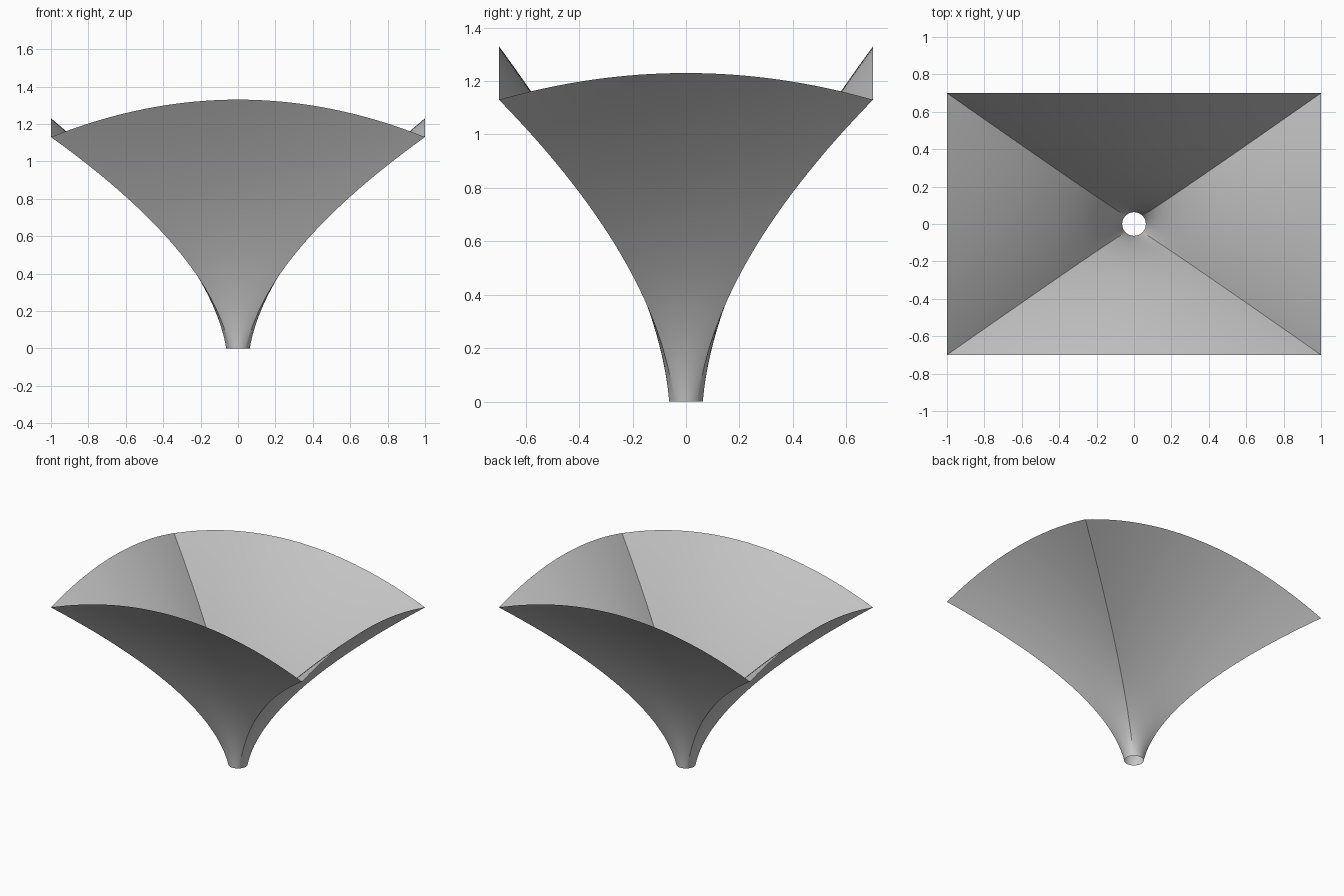
import bpy, bmesh, math
from mathutils import Vector

cube = bpy.data.objects.get("Cube")
if cube:
    bpy.data.objects.remove(cube, do_unlink=True)

HALF_X, HALF_Y = 1.0, 0.7      # rectangular rim
CORNER_Z = 1.13                # height of the rim corners
RISE_FRONT, RISE_SIDE = 0.2, 0.1
NECK_R = 0.063
WAIST, WAIST_Z = 0.15, 0.52    # control ring between neck and rim
SEGS, ROWS = 32, 40            # per panel, along the height


def rim_point(side, s):
    """Point on an arched rim edge; s runs from -1 to 1 counter-clockwise."""
    arch = 1 - s * s
    x, y, rise = [(HALF_X, s * HALF_Y, RISE_SIDE), (-s * HALF_X, HALF_Y, RISE_FRONT),
                  (-HALF_X, -s * HALF_Y, RISE_SIDE), (s * HALF_X, -HALF_Y, RISE_FRONT)][side]
    return Vector((x, y, CORNER_Z + rise * arch))


def profile(side, s):
    """Curve from the round neck out to the rim."""
    a = math.pi / 2 * side + math.pi / 4 * s
    neck = Vector((NECK_R * math.cos(a), NECK_R * math.sin(a), 0))
    rim = rim_point(side, s)
    waist = Vector((rim.x * WAIST, rim.y * WAIST, WAIST_Z))
    for i in range(ROWS + 1):
        t = i / ROWS
        yield neck * (1 - t) ** 2 + waist * (2 * t * (1 - t)) + rim * t * t


# Flared sheet: four panels lofted from a circle to an arched rectangle
bm = bmesh.new()
columns = [[bm.verts.new(p) for p in profile(side, 2 * k / SEGS - 1)]
           for side in range(4) for k in range(SEGS)]
for c, col in enumerate(columns):
    nxt = columns[(c + 1) % len(columns)]
    for r in range(ROWS):
        bm.faces.new((col[r], nxt[r], nxt[r + 1], col[r + 1]))
mesh = bpy.data.meshes.new("flared_funnel")
bm.to_mesh(mesh)
bm.free()
funnel = bpy.data.objects.new("flared_funnel", mesh)
bpy.context.collection.objects.link(funnel)

# Plain grey material
grey = bpy.data.materials.new("light_grey")
grey.use_nodes = True
colour = (0.6, 0.6, 0.6, 1)
grey.diffuse_color = colour
grey.node_tree.nodes["Principled BSDF"].inputs["Base Color"].default_value = colour
mesh.materials.append(grey)

# Smooth panels with sharp corner creases
bpy.ops.object.select_all(action="DESELECT")
funnel.select_set(True)
bpy.context.view_layer.objects.active = funnel
bpy.ops.object.shade_smooth_by_angle(angle=math.radians(30))
